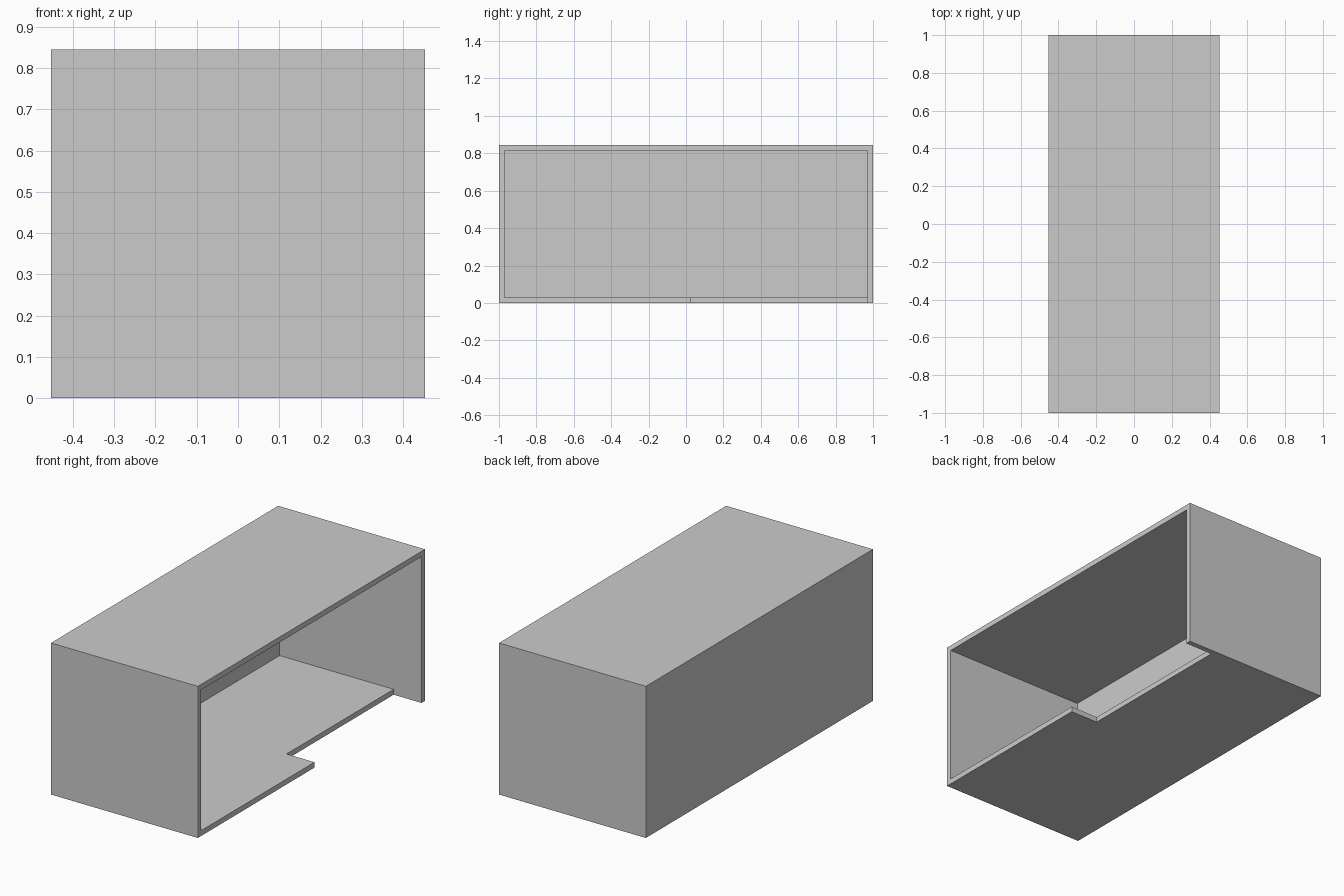
import bpy
import bmesh

# Remove the default cube
cube = bpy.data.objects.get("Cube")
if cube:
    bpy.data.objects.remove(cube, do_unlink=True)

W, L, H, T = 0.905, 2.0, 0.845, 0.03     # width, length, height, board thickness
X, Y = W / 2, L / 2
NOTCH_X, NOTCH_Y = X - 0.172, 0.027      # inner corner of the floor cutout

# Single plain grey
grey = bpy.data.materials.new("plain grey")
grey.use_nodes = True
colour = (0.6, 0.6, 0.6, 1.0)
grey.diffuse_color = colour
grey.node_tree.nodes["Principled BSDF"].inputs["Base Color"].default_value = colour


def prism(bm, outline, holes_z):
    """Extrude a closed xy outline between two heights."""
    low, high = holes_z
    face = bm.faces.new([bm.verts.new((x, y, low)) for x, y in outline])
    top = bmesh.ops.extrude_face_region(bm, geom=[face])["geom"]
    verts = [v for v in top if isinstance(v, bmesh.types.BMVert)]
    bmesh.ops.translate(bm, verts=verts, vec=(0, 0, high - low))


def make_object(name, outline, heights):
    bm = bmesh.new()
    prism(bm, outline, heights)
    bmesh.ops.recalc_face_normals(bm, faces=bm.faces)
    mesh = bpy.data.meshes.new(name)
    bm.to_mesh(mesh)
    bm.free()
    mesh.materials.append(grey)
    obj = bpy.data.objects.new(name, mesh)
    bpy.context.collection.objects.link(obj)
    return obj


# Solid block with the floor cutout taken from its open side
cabinet = make_object("cabinet_shell", [(-X, -Y), (X, -Y), (X, Y), (-X, Y)], (0, H))

# Cutters: the hollow interior and the notch in the floor
far = X + 0.1
cavity = make_object("cavity_cutter",
                     [(-X + T, -Y + T), (far, -Y + T), (far, Y - T), (-X + T, Y - T)],
                     (T, H - T))
notch = make_object("floor_notch_cutter",
                    [(NOTCH_X, NOTCH_Y), (far, NOTCH_Y), (far, Y - T), (NOTCH_X, Y - T)],
                    (-0.1, T + 0.1))

for cutter in (cavity, notch):
    mod = cabinet.modifiers.new(cutter.name, 'BOOLEAN')
    mod.operation = 'DIFFERENCE'
    mod.solver = 'EXACT'
    mod.object = cutter
    cutter.hide_render = True
    cutter.hide_viewport = True
    cutter.display_type = 'WIRE'
